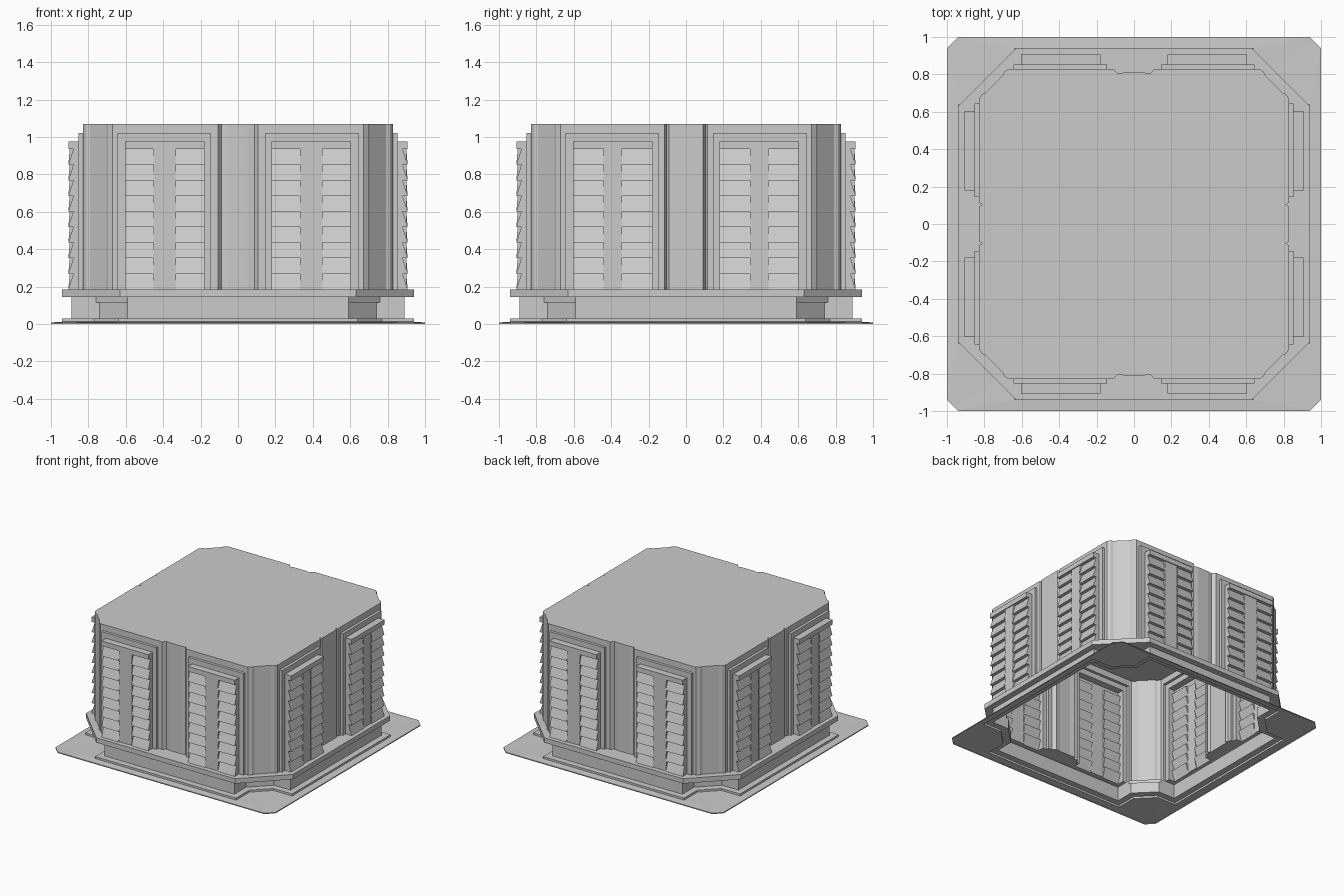
import bpy
import bmesh

cube = bpy.data.objects.get("Cube")
if cube:
    bpy.data.objects.remove(cube)

grey = bpy.data.materials.new("plain_grey")
grey.use_nodes = True
colour = (0.6, 0.6, 0.6, 1)
grey.diffuse_color = colour
grey.node_tree.nodes["Principled BSDF"].inputs["Base Color"].default_value = colour

BODY, FRAME, SLAT_OUT, SLAT_IN, STRIP = 0.83, 0.852, 0.907, 0.88, 0.9
FLOOR, SLAT_TOP = 0.185, 0.935


def half_side(cross, body, frame, slat, strip):
    """Half of one side as (distance from the middle, depth) pairs."""
    wide = 0.05 if cross else 0.06
    mid = 0.392
    pts = [(0.645, body), (0.645, frame), (0.605, frame), (0.605, slat),
           (mid + wide, slat), (mid + wide, strip), (mid - wide, strip), (mid - wide, slat),
           (0.18, slat), (0.18, frame), (0.145, frame), (0.145, body)]
    # narrow grooves on two sides, a shallow bay on the other two
    if cross:
        return pts + [(0.115, body), (0.104, body - 0.02), (0.092, body)]
    return pts + [(0.108, body), (0.088, body - 0.026), (0.05, body - 0.02)]


def turn_all(make_side, corner):
    """Join four sides and four corners into one closed outline."""
    loop = []
    for k in range(4):
        half = make_side(k % 2 == 1)
        pts = [(-u, -d) for u, d in half] + [(u, -d) for u, d in reversed(half)] + corner
        for x, y in pts:
            for _ in range(k):
                x, y = -y, x
            loop.append((x, y))
    return loop


def wall_outline(frame, slat, strip):
    first = [(0.67, -BODY), (0.695, -0.812), (0.703, -0.792)]
    corner = first + [(-y, -x) for x, y in reversed(first)]
    return turn_all(lambda cross: half_side(cross, BODY, frame, slat, strip), corner)


def flat_outline(a, b, notch=None):
    """Square with chamfered corners, or with corners stepped in to a notch."""
    if notch:
        corner = [(b, -a), (b, -notch), (b, -notch), (notch, -b), (notch, -b), (a, -b)]
    else:
        corner = [(b + (a - b) * t / 3, -a + (a - b) * t / 3) for t in (0, 1, 1, 2, 2, 3)]
    return turn_all(lambda cross: [(min(u, b), a) for u, _ in half_side(cross, a, a, a, a)], corner)


def loft(name, levels, cap=False):
    """Skin a stack of (outline, height) levels."""
    bm = bmesh.new()
    rings = [[bm.verts.new((x, y, z)) for x, y in loop] for loop, z in levels]
    for low, high in zip(rings, rings[1:]):
        n = len(low)
        for i in range(n):
            j = (i + 1) % n
            bm.faces.new((low[i], low[j], high[j], high[i]))
    if cap:
        bm.faces.new(rings[-1])
    bmesh.ops.remove_doubles(bm, verts=bm.verts, dist=0.0002)
    bmesh.ops.dissolve_degenerate(bm, edges=bm.edges, dist=0.0001)
    mesh = bpy.data.meshes.new(name)
    bm.to_mesh(mesh)
    bm.free()
    mesh.materials.append(grey)
    obj = bpy.data.objects.new(name, mesh)
    bpy.context.collection.objects.link(obj)
    return obj


# Base: ground plate, skirt, plinth with notched corners, ledge
plate = flat_outline(1, 0.94)
skirt = flat_outline(0.94, 0.64, 0.77)
plinth = flat_outline(0.89, 0.59, 0.74)
lip = flat_outline(0.89, 0.59, 0.76)
ledge = flat_outline(0.94, 0.63)
foot = wall_outline(FRAME, SLAT_OUT, STRIP)
loft("base", [(plate, 0), (plate, 0.008), (skirt, 0.012), (skirt, 0.028),
              (plinth, 0.028), (plinth, 0.115), (lip, 0.115), (lip, 0.145),
              (ledge, 0.145), (ledge, FLOOR), (foot, FLOOR)])

# Walls: shutters with slanted slats, shutter caps, frames, plain top band and roof
levels = []
count = 9
step = (SLAT_TOP - FLOOR) / count
for i in range(count):
    z = FLOOR + i * step
    levels += [(foot, z), (wall_outline(FRAME, SLAT_IN, STRIP), z + step)]
cap_loop = wall_outline(FRAME, SLAT_OUT, SLAT_OUT)
frame_loop = wall_outline(FRAME, FRAME, FRAME)
plain_loop = wall_outline(BODY, BODY, BODY)
levels += [(cap_loop, SLAT_TOP), (cap_loop, 0.975), (frame_loop, 0.975), (frame_loop, 1.02),
           (plain_loop, 1.02), (plain_loop, 1.07)]
loft("shuttered_walls", levels, cap=True)
